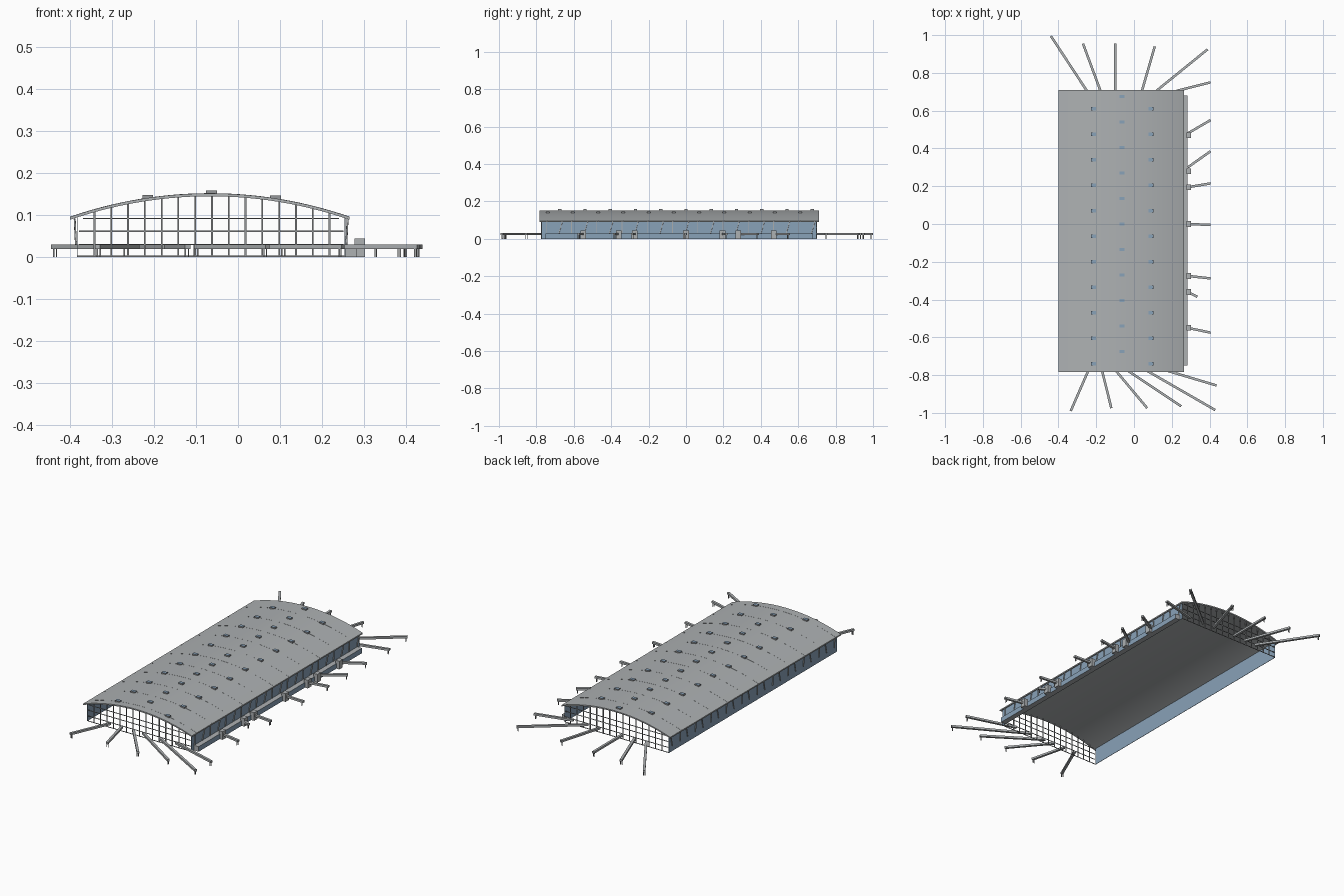
import bpy, bmesh, math
from mathutils import Vector, Matrix

if "Cube" in bpy.data.objects:
    bpy.data.objects.remove(bpy.data.objects["Cube"], do_unlink=True)


def material(name, rgb):
    m = bpy.data.materials.new(name)
    m.use_nodes = True
    m.diffuse_color = (*rgb, 1)
    m.node_tree.nodes["Principled BSDF"].inputs["Base Color"].default_value = (*rgb, 1)
    return m


METAL = material("pale grey metal", (0.42, 0.44, 0.45))
GLASS = material("blue glass", (0.25, 0.36, 0.48))
FRAME = material("grey frame", (0.3, 0.31, 0.32))

# Main dimensions
MID, HALF = -0.067, 0.333
EAVE, CROWN, THICK = 0.096, 0.152, 0.007
ROOF_Y = (-0.784, 0.71)
WALL_Y = (-0.772, 0.698)
WALL_X = (-0.383, 0.255)
BAY = 0.135


def finish(name, bm, *mats):
    mesh = bpy.data.meshes.new(name)
    bmesh.ops.recalc_face_normals(bm, faces=bm.faces)
    bm.to_mesh(mesh)
    bm.free()
    obj = bpy.data.objects.new(name, mesh)
    bpy.context.collection.objects.link(obj)
    for m in mats:
        mesh.materials.append(m)
    return obj


def add_box(bm, lo, hi):
    lo, hi = Vector(lo), Vector(hi)
    mat = Matrix.Translation((lo + hi) / 2) @ Matrix.Diagonal((*(hi - lo), 1))
    return bmesh.ops.create_cube(bm, size=1, matrix=mat)["verts"]


def add_bar(bm, p, q, width, height):
    p, q = Vector(p), Vector(q)
    d = q - p
    mat = (Matrix.Translation((p + q) / 2) @ d.to_track_quat('X', 'Z').to_matrix().to_4x4()
           @ Matrix.Diagonal((d.length, width, height, 1)))
    bmesh.ops.create_cube(bm, size=1, matrix=mat)


def roof_z(x):
    # Circular arc through both eaves and the crown
    rise = CROWN - EAVE
    radius = (HALF ** 2 + rise ** 2) / (2 * rise)
    return CROWN - radius + math.sqrt(radius ** 2 - (x - MID) ** 2)


def add_vault(bm, y0, y1, top, bottom, steps=28):
    xs = [MID + HALF * (2 * i / steps - 1) for i in range(steps + 1)]
    rows = [[bm.verts.new((x, y, roof_z(x) + dz)) for x in xs]
            for y, dz in ((y0, top), (y1, top), (y1, bottom), (y0, bottom))]
    for a, b in zip(rows, rows[1:] + rows[:1]):
        for i in range(steps):
            bm.faces.new((a[i], a[i + 1], b[i + 1], b[i]))
    for end in (0, -1):
        bm.faces.new([r[end] for r in rows])


def smooth(obj):
    bpy.ops.object.select_all(action='DESELECT')
    obj.select_set(True)
    bpy.context.view_layer.objects.active = obj
    bpy.ops.object.shade_smooth_by_angle(angle=math.radians(30))


# Vaulted roof shell
bm = bmesh.new()
add_vault(bm, *ROOF_Y, 0, -THICK)
smooth(finish("roof", bm, METAL))

# Fine roof seams
bm = bmesh.new()
for i in range(11):
    y = 0.61 - i * BAY
    add_vault(bm, y - 0.001, y + 0.001, 0.0004, -0.001)
smooth(finish("roof_seams", bm, METAL))

# Skylights: three staggered rows, glass on top of grey kerbs
bm = bmesh.new()
for x, first in ((-0.215, 0.61), (-0.063, 0.675), (0.089, 0.61)):
    for i in range(11):
        y, z = first - i * BAY, roof_z(x)
        add_box(bm, (x - 0.013, y - 0.009, z - 0.005), (x + 0.013, y + 0.009, z + 0.007))
bm.normal_update()
for f in bm.faces:
    f.material_index = 1 if f.normal.z > 0.9 else 0
finish("skylights", bm, FRAME, GLASS)

# Long glazed side walls
for name, x in (("right_glass_wall", WALL_X[0]), ("left_glass_wall", WALL_X[1])):
    bm = bmesh.new()
    add_box(bm, (x - 0.001, WALL_Y[0], 0), (x + 0.001, WALL_Y[1], roof_z(x) - 0.005))
    finish(name, bm, GLASS)

# Upright and raking struts outside the side walls
bm = bmesh.new()
for x, out in ((WALL_X[0], -1), (WALL_X[1], 1)):
    foot, head = x + out * 0.003, x + out * 0.006
    for i in range(22):
        y = WALL_Y[0] + 0.025 + i * BAY / 2
        lean = 0.018 if i % 2 else 0
        add_bar(bm, (foot, y, 0.03), (head, y + lean, 0.091), 0.004, 0.004)
finish("wall_struts", bm, METAL)

# Open end frames: posts up to the roof, with rails across
for name, y in (("front_frame", WALL_Y[0]), ("back_frame", WALL_Y[1])):
    bm = bmesh.new()
    for i in range(15):
        x = -0.342 + i * 0.04
        add_box(bm, (x - 0.002, y - 0.002, 0), (x + 0.002, y + 0.002, roof_z(x) - 0.004))
    for z, inset in ((0.002, 0), (0.03, 0.004), (0.062, 0.004), (0.092, 0.014)):
        add_box(bm, (WALL_X[0] + inset, y - 0.0015, z - 0.0015),
                (WALL_X[1] - inset, y + 0.0015, z + 0.0015))
    finish(name, bm, FRAME)

# Low corridor along the left side, glazed outwards
bm = bmesh.new()
add_box(bm, (WALL_X[1], -0.75, 0), (0.284, 0.68, 0.028))
bm.normal_update()
for f in bm.faces:
    f.material_index = 1 if f.normal.x > 0.9 else 0
finish("side_corridor", bm, METAL, GLASS)

# Stair towers on the corridor
bm = bmesh.new()
for y in (0.47, 0.28, 0.195, 0, -0.275, -0.36, -0.55):
    add_box(bm, (0.278, y - 0.015, 0), (0.302, y + 0.015, 0.045))
finish("stair_towers", bm, METAL)

# Boarding bridges: start and end in plan
front = [(-0.24, -0.335, -0.99), (-0.17, -0.12, -0.975), (-0.1, 0.07, -0.975),
         (-0.04, 0.25, -0.965), (0.06, 0.43, -0.985), (0.16, 0.437, -0.855)]
back = [(-0.245, -0.44, 0.995), (-0.175, -0.27, 0.955), (-0.1, -0.1, 0.955),
        (0.04, 0.11, 0.94), (0.11, 0.39, 0.925), (0.2, 0.405, 0.75)]
side = [(0.48, 0.405, 0.55), (0.3, 0.405, 0.385), (0.195, 0.405, 0.215), (0, 0.405, -0.005),
        (-0.275, 0.405, -0.288), (-0.36, 0.335, -0.385), (-0.55, 0.405, -0.575)]
routes = [((x, WALL_Y[0]), end) for x, *end in front]
routes += [((x, WALL_Y[1]), end) for x, *end in back]
routes += [((0.285, y), end) for y, *end in side]

decks, legs = bmesh.new(), bmesh.new()
for start, end in routes:
    a, b = Vector((*start, 0.025)), Vector((*end, 0.025))
    add_bar(decks, a, b, 0.013, 0.011)
    # Pair of legs under the outer end
    along = (b - a).normalized()
    across = Vector((-along.y, along.x, 0))
    for s in (-1, 1):
        c = b - along * 0.008 + across * s * 0.004
        add_box(legs, (c.x - 0.0015, c.y - 0.0015, 0), (c.x + 0.0015, c.y + 0.0015, 0.022))
finish("boarding_bridges", decks, METAL)
finish("bridge_legs", legs, FRAME)
